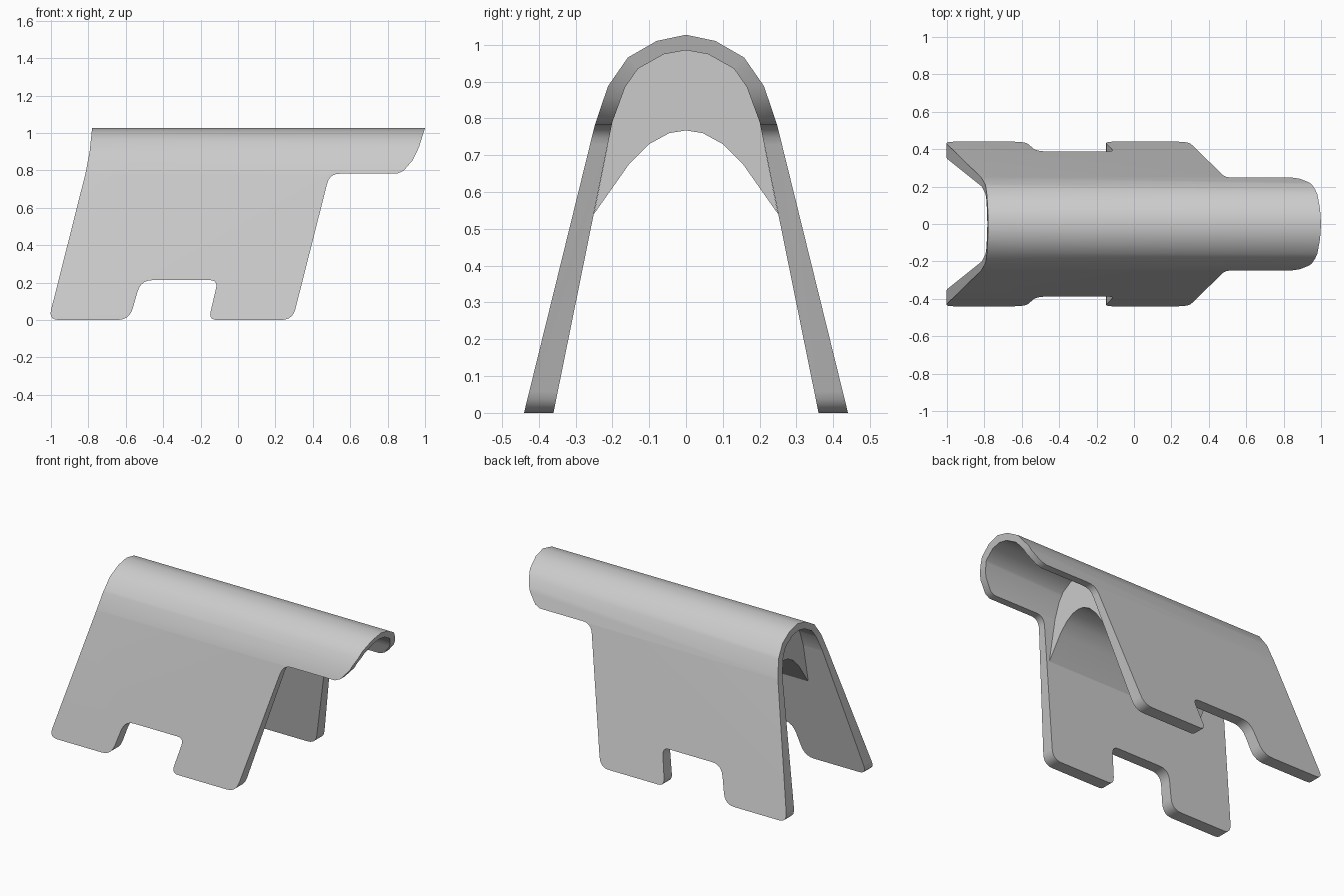
import bpy, bmesh
from mathutils import Vector

if "Cube" in bpy.data.objects:
    bpy.data.objects.remove(bpy.data.objects["Cube"])

grey = bpy.data.materials.new("light_grey")
grey.use_nodes = True
COLOR = (0.6, 0.6, 0.6, 1)
grey.diffuse_color = COLOR
grey.node_tree.nodes["Principled BSDF"].inputs["Base Color"].default_value = COLOR


def prism(name, outline, place, start, end):
    """Extrude a 2D outline between two depths; place maps (u, v, depth) to 3D."""
    bm = bmesh.new()
    face = bm.faces.new([bm.verts.new(place(u, v, start)) for u, v in outline])
    out = bmesh.ops.extrude_face_region(bm, geom=[face])
    shift = place(0, 0, end) - place(0, 0, start)
    bmesh.ops.translate(bm, vec=shift, verts=[g for g in out["geom"] if isinstance(g, bmesh.types.BMVert)])
    bmesh.ops.recalc_face_normals(bm, faces=bm.faces)
    mesh = bpy.data.meshes.new(name)
    bm.to_mesh(mesh)
    bm.free()
    mesh.materials.append(grey)
    obj = bpy.data.objects.new(name, mesh)
    bpy.context.collection.objects.link(obj)
    return obj


def along_x(u, v, d):
    return Vector((d, u, v))


def along_y(u, v, d):
    return Vector((u, d, v))


def mirrored(half):
    """Half profile from the +y foot to the crown, completed on the -y side."""
    return half + [(-y, z) for y, z in reversed(half) if y > 0]


def rounded(corners, steps=5):
    """Round each (x, z, cut) corner with a short curve."""
    pts = []
    for i, (x, z, cut) in enumerate(corners):
        p = Vector((x, z))
        if not cut:
            pts.append(p)
            continue
        a, b = (Vector(corners[j % len(corners)][:2]) for j in (i - 1, i + 1))
        a = p + (a - p).normalized() * cut
        b = p + (b - p).normalized() * cut
        for k in range(steps + 1):
            t = k / steps
            pts.append(a * (1 - t) ** 2 + p * 2 * t * (1 - t) + b * t * t)
    return pts


# Arched shell cross-section
outer = [(0.44, 0), (0.248, 0.78), (0.212, 0.887), (0.158, 0.965), (0.08, 1.01), (0, 1.027)]
crown = [(0.2, 0.79), (0.165, 0.885), (0.13, 0.935), (0.06, 0.974), (0, 0.985)]
shell = prism("arched_shell", mirrored(outer) + mirrored([(0.36, 0)] + crown)[::-1], along_x, -1.2, 1.2)

# Side silhouette: slanted ends, foot notch and overhanging nose
side = rounded([
    (-1.013, 0, 0.055), (-0.58, 0, 0.065), (-0.52, 0.213, 0.065),
    (-0.107, 0.213, 0.045), (-0.157, 0, 0.045), (0.292, 0, 0.06),
    (0.49, 0.782, 0.055), (0.85, 0.782, 0), (0.885, 0.797, 0),
    (0.935, 0.855, 0), (0.968, 0.925, 0), (1.0, 1.027, 0), (1.0, 1.1, 0),
    (-0.77, 1.1, 0), (-0.78, 1.027, 0), (-0.793, 0.9, 0), (-0.815, 0.785, 0),
])
cutter = prism("side_cutter", side, along_y, -0.6, 0.6)
cutter.hide_render = True
cutter.hide_viewport = True

trim = shell.modifiers.new("trim", "BOOLEAN")
trim.operation = "INTERSECT"
trim.solver = "EXACT"
trim.object = cutter

# Bake the trim so smooth shading sees the final edges
bpy.context.view_layer.update()
baked = bpy.data.meshes.new_from_object(shell.evaluated_get(bpy.context.evaluated_depsgraph_get()))
shell.modifiers.clear()
shell.data = baked
bpy.data.objects.remove(cutter)

# Vaulted filler under the crown
vault = [(0.25, 0.54), (0.155, 0.675), (0.1, 0.73), (0.045, 0.76), (0, 0.767)]
filler = prism("vaulted_filler", mirrored([(0.25, 0.54)] + crown) + mirrored(vault)[1:-1][::-1],
               along_x, -0.68, 0.41)

for obj in (shell, filler):
    bpy.ops.object.select_all(action="DESELECT")
    obj.select_set(True)
    bpy.context.view_layer.objects.active = obj
    bpy.ops.object.shade_smooth_by_angle(angle=0.55)
